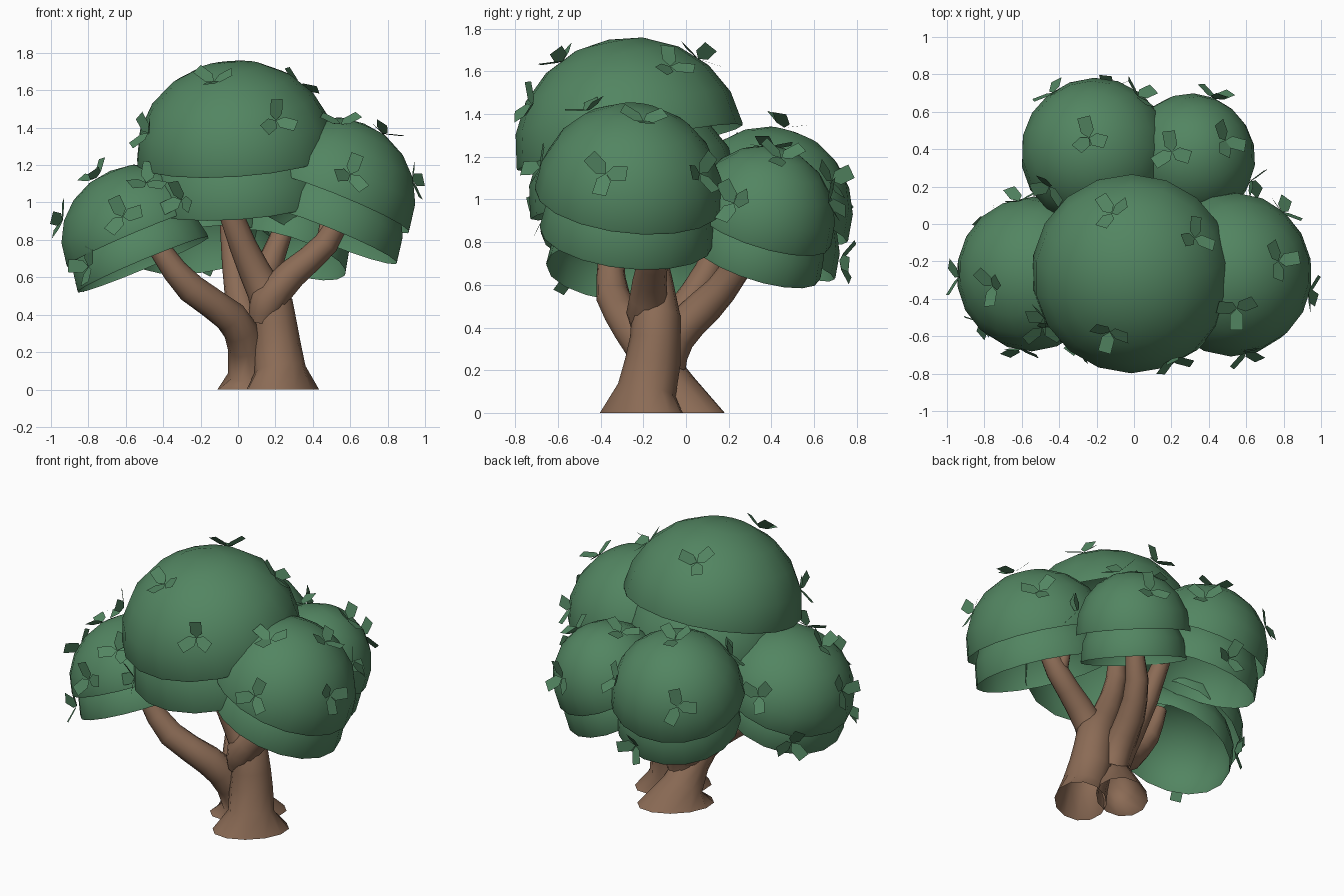
import bpy, bmesh, math, random
from mathutils import Vector

random.seed(4)
cube = bpy.data.objects.get("Cube")
if cube:
    bpy.data.objects.remove(cube)

Z = Vector((0, 0, 1))
DIAGONAL = Vector((1, 1, 0)).normalized()


def material(name, rgb):
    m = bpy.data.materials.new(name)
    m.use_nodes = True
    m.diffuse_color = (*rgb, 1)
    bsdf = m.node_tree.nodes["Principled BSDF"]
    bsdf.inputs["Base Color"].default_value = (*rgb, 1)
    bsdf.inputs["Roughness"].default_value = 0.9
    return m


green = material("leaf green", (0.085, 0.235, 0.12))
brown = material("bark brown", (0.26, 0.148, 0.092))


def finish(name, bm, mat, smooth=True):
    mesh = bpy.data.meshes.new(name)
    bm.to_mesh(mesh)
    bm.free()
    mesh.materials.append(mat)
    for p in mesh.polygons:
        p.use_smooth = smooth
    obj = bpy.data.objects.new(name, mesh)
    bpy.context.collection.objects.link(obj)
    return obj


def dome(name, center, radius, up, squash):
    """Open half sphere whose rim faces away from the up direction."""
    bm = bmesh.new()
    bmesh.ops.create_uvsphere(bm, u_segments=18, v_segments=10, radius=radius)
    bmesh.ops.bisect_plane(bm, geom=bm.verts[:] + bm.edges[:] + bm.faces[:],
                           plane_co=(0, 0, -0.01), plane_no=(0, 0, -1), clear_outer=True)
    bmesh.ops.scale(bm, vec=(1, 1, squash), verts=bm.verts)
    obj = finish(name, bm, green)
    obj.rotation_mode = 'QUATERNION'
    obj.rotation_quaternion = Z.rotation_difference(up)
    obj.location = center


def sprig(bm, point, normal):
    """Three flat leaves spreading from one point."""
    side = normal.orthogonal().normalized()
    other = normal.cross(side)
    start = random.uniform(0, math.tau)
    for i in range(3):
        a = start + i * math.tau / 3 + random.uniform(-0.25, 0.25)
        out = side * math.cos(a) + other * math.sin(a)
        wide = normal.cross(out) * 0.035
        out = (out + normal * random.uniform(0.2, 0.7)).normalized()
        base = point + normal * 0.004
        tip = base + out * 0.115
        mid = base + out * 0.035
        vs = [bm.verts.new(c) for c in (base, mid - wide, tip - wide, tip + wide, mid + wide)]
        bm.faces.new(vs)


def cluster(name, center, radius, tilt, drop, squash, spots, skirts):
    """Upper dome, smaller dome below it, and leaf sprigs on both."""
    c, up = Vector(center), Vector(tilt).normalized()
    lower, low_radius = c - (up + Z) * drop / 2, radius * 0.925
    dome(name + "_upper_dome", c, radius, up, squash)
    dome(name + "_lower_dome", lower, low_radius, up, squash)
    bm = bmesh.new()
    # sprigs on the upper dome, at plan positions
    for x, y in spots:
        d = Vector((x - c.x, y - c.y, 0)) / radius
        if d.length > 0.97:
            d *= 0.97 / d.length
        d.z = math.sqrt(1 - d.length_squared)
        flat = d - up * d.dot(up) * (1 - squash)
        sprig(bm, c + flat * radius, d)
    # sprigs below the rim, at plan directions
    for x, y in skirts:
        out = Vector((x, y, 0))
        out = (out - up * out.dot(up)).normalized()
        out = (out + up * 0.2).normalized()
        sprig(bm, lower + out * low_radius, out)
    finish(name + "_leaves", bm, green, smooth=False)


# Crown
cluster("crown_top", (-0.008, -0.264, 1.252), 0.54, (-0.07, -0.2, 1), 0.24, 0.94,
        [(-0.12, 0.05), (0.32, -0.08), (-0.13, -0.58), (0.2, -0.72), (-0.48, -0.5)],
        [(-0.6, -0.8)])
cluster("crown_left", (0.51, -0.268, 1.013), 0.443, (0.4, 0.11, 1), 0.185, 1,
        [(0.77, -0.2), (0.55, -0.45), (0.82, 0.1), (0.95, -0.38), (0.6, -0.68)], [])
cluster("crown_right", (-0.54, -0.267, 0.825), 0.415, (-0.42, 0.07, 1), 0.155, 0.9,
        [(-0.77, -0.33), (-0.62, 0.12), (-0.95, -0.28), (-0.5, -0.55), (-0.62, -0.66)],
        [(-0.75, -0.65), (-0.7, 0.7)])
cluster("crown_back_left", (0.3, 0.35, 0.89), 0.347, (0.33, 0.33, 1), 0.17, 1.06,
        [(0.2, 0.38), (0.48, 0.44), (0.43, 0.67), (0.62, 0.22)], [])
cluster("crown_back_right", (-0.205, 0.38, 0.94), 0.402, (-0.15, 0.35, 1), 0.19, 1,
        [(-0.24, 0.46), (-0.45, 0.2), (0.02, 0.68), (-0.43, 0.7)], [(0.1, 0.8)])


def limb(name, points, sides=12):
    """Open tapered tube through (x, y, z, radius) points."""
    pos = [Vector(p[:3]) for p in points]
    # smooth the path with one in-between ring per span
    path = []
    n = len(points)
    for i in range(n - 1):
        a, b = pos[max(i - 1, 0)], pos[min(i + 2, n - 1)]
        path.append((pos[i], points[i][3]))
        mid = (pos[i] + pos[i + 1]) * 0.5625 - (a + b) * 0.0625
        path.append((mid, (points[i][3] + points[i + 1][3]) * 0.485))
    path.append((pos[-1], points[-1][3]))
    bm = bmesh.new()
    rings = []
    for i, (p, r) in enumerate(path):
        t = path[min(i + 1, len(path) - 1)][0] - path[max(i - 1, 0)][0]
        on_ground = p.z < 0.01
        q = Z.rotation_difference(Z if on_ground else t.normalized())
        ring = []
        for k in range(sides):
            a = k * math.tau / sides
            off = q @ Vector((r * math.cos(a), r * math.sin(a), 0))
            if on_ground:
                # root flare is wider along one diagonal
                off += DIAGONAL * off.dot(DIAGONAL) * 0.5
            ring.append(bm.verts.new(p + off))
        rings.append(ring)
    for lo, hi in zip(rings, rings[1:]):
        for k in range(sides):
            j = (k + 1) % sides
            bm.faces.new((lo[k], lo[j], hi[j], hi[k]))
    finish(name, bm, brown)


# Trunk and branches
limb("trunk", [(0.24, -0.21, 0, 0.155), (0.205, -0.155, 0.24, 0.13), (0.18, -0.14, 0.45, 0.115),
               (0.09, -0.15, 0.63, 0.085), (-0.03, -0.2, 0.92, 0.065), (-0.05, -0.22, 1.15, 0.05)])
limb("right_branch", [(0.083, -0.012, 0, 0.155), (0.045, -0.14, 0.23, 0.1), (-0.04, -0.25, 0.39, 0.09),
                      (-0.25, -0.34, 0.54, 0.08), (-0.41, -0.35, 0.74, 0.06),
                      (-0.48, -0.33, 0.95, 0.04)])
limb("left_branch", [(0.13, -0.17, 0.36, 0.07), (0.16, -0.18, 0.47, 0.1), (0.29, -0.17, 0.62, 0.08),
                     (0.47, -0.15, 0.78, 0.068), (0.58, -0.17, 1.0, 0.05), (0.61, -0.2, 1.15, 0.035)])
limb("left_twig", [(0.45, -0.14, 0.78, 0.04), (0.47, -0.07, 0.9, 0.032), (0.46, -0.05, 1.1, 0.025)])
limb("back_left_branch", [(0.09, -0.1, 0.22, 0.1), (0.08, -0.05, 0.36, 0.095), (0.1, 0.09, 0.5, 0.085),
                          (0.17, 0.23, 0.67, 0.07), (0.28, 0.31, 0.95, 0.045)])
limb("back_right_branch", [(0.06, -0.1, 0.3, 0.1), (0.01, -0.01, 0.48, 0.08), (-0.02, 0.1, 0.66, 0.065),
                           (-0.06, 0.25, 1.0, 0.045)])
